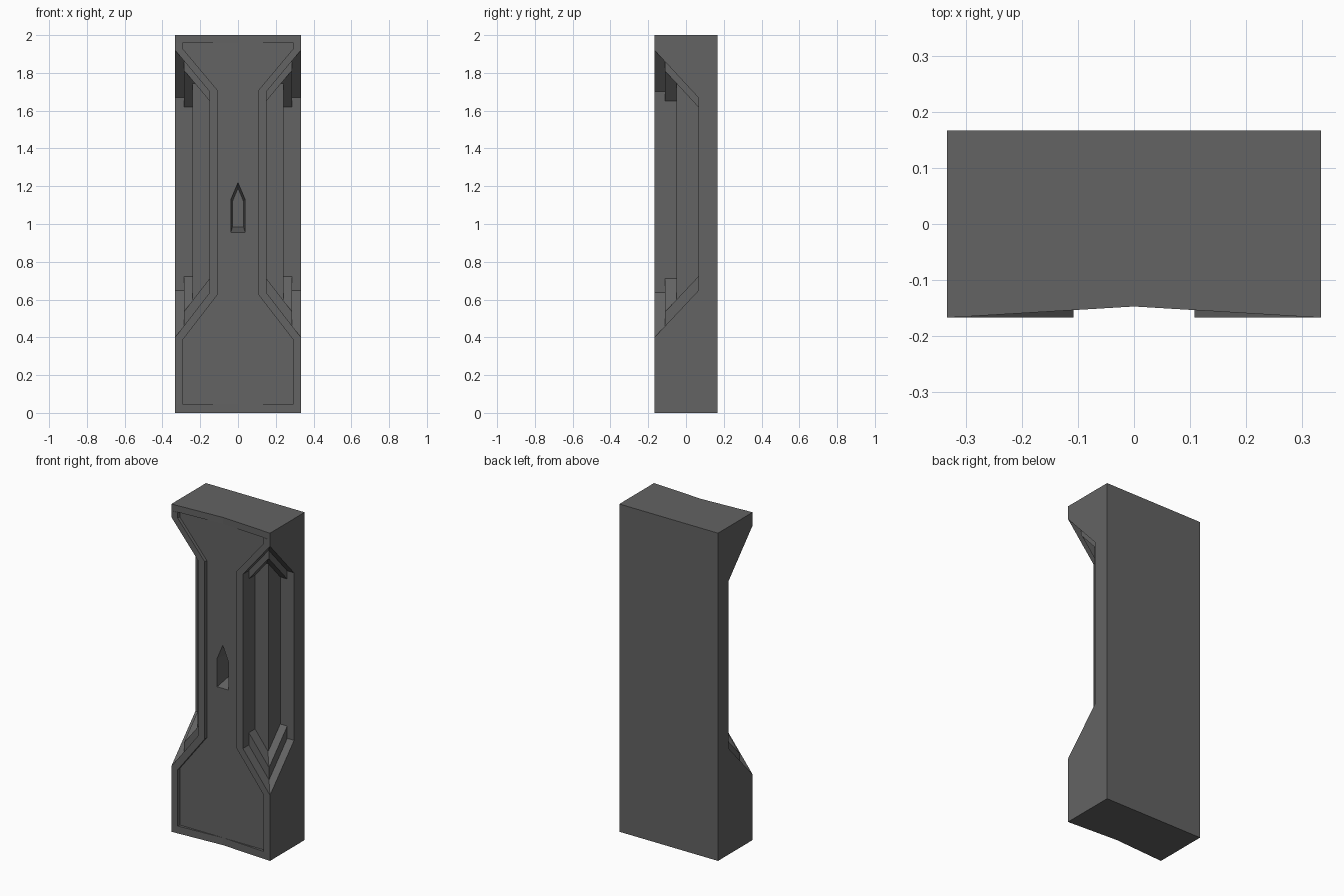
import bpy
import bmesh
from mathutils import Vector

cube = bpy.data.objects.get("Cube")
if cube:
    bpy.data.objects.remove(cube, do_unlink=True)

W, D, H = 0.333, 0.167, 2.0          # half width, half depth, height
PANEL_Y = -0.147                     # depth of the sunken front panel

grey = bpy.data.materials.new("dark_grey")
grey.use_nodes = True
grey.diffuse_color = (0.125, 0.125, 0.125, 1)
grey.node_tree.nodes["Principled BSDF"].inputs["Base Color"].default_value = grey.diffuse_color


def make_object(name, bm):
    bmesh.ops.recalc_face_normals(bm, faces=bm.faces)
    mesh = bpy.data.meshes.new(name)
    bm.to_mesh(mesh)
    bm.free()
    mesh.materials.append(grey)
    obj = bpy.data.objects.new(name, mesh)
    bpy.context.collection.objects.link(obj)
    return obj


def loft(ring_a, ring_b):
    """Closed solid between two matching rings of points."""
    bm = bmesh.new()
    a = [bm.verts.new(p) for p in ring_a]
    b = [bm.verts.new(p) for p in ring_b]
    bm.faces.new(a)
    bm.faces.new(b)
    for i in range(len(a)):
        j = (i + 1) % len(a)
        bm.faces.new((a[i], a[j], b[j], b[i]))
    bmesh.ops.recalc_face_normals(bm, faces=bm.faces)
    return bm


def plan_prism(plan, z0, z1):
    return loft([(x, y, z0) for x, y in plan], [(x, y, z1) for x, y in plan])


def front_ring(half, y):
    """Mirror a right-hand outline of (x, z) points across the middle."""
    left = [(-x, z) for x, z in reversed(half) if x > 0]
    return [(x, y, z) for x, z in half + left]


def cut(target, bm):
    cutter = make_object("cutter", bm)
    cutter.hide_render = True
    mod = target.modifiers.new("cut", 'BOOLEAN')
    mod.operation = 'DIFFERENCE'
    mod.solver = 'EXACT'
    mod.object = cutter
    bpy.context.view_layer.objects.active = target
    bpy.ops.object.modifier_apply(modifier=mod.name)
    bpy.data.objects.remove(cutter, do_unlink=True)


def corner_notch(side, x_in, y_in, floor, ceiling):
    """L-shaped corner channel with mitred, sloping ends."""
    out_x, out_y = W + 0.08, -D - 0.08
    plan = [(0.15, out_y), (out_x, out_y), (out_x, 0.065),
            (x_in, 0.065), (x_in, y_in), (0.15, y_in)]
    bm = plan_prism([(side * x, y) for x, y in plan], 0.1, 2.3)
    ends = [(floor, (1.295 * side, 0, 1)), (floor, (0, -1.065, 1)),
            (ceiling, (1.2 * side, 0, -1)), (ceiling, (0, -1.08, -1))]
    for z, inward in ends:
        bmesh.ops.bisect_plane(bm, geom=bm.verts[:] + bm.edges[:] + bm.faces[:],
                               plane_co=(side * W, -D, z),
                               plane_no=-Vector(inward), clear_outer=True)
        rim = [e for e in bm.edges if e.is_boundary]
        bmesh.ops.holes_fill(bm, edges=rim, sides=0)
    return bm


# Main block
pillar = make_object("pillar", plan_prism([(-W, -D), (W, -D), (W, D), (-W, D)], 0, H))

# Hourglass panel sunk into the front
panel = [(0.29, 0.045), (0.29, 0.39), (0.108, 0.626),
         (0.108, 1.708), (0.29, 1.925), (0.29, 1.96)]
cut(pillar, loft(front_ring(panel, -0.3), front_ring(panel, PANEL_Y)))

# Shallow V across the top and bottom borders
wedge = [(-W, -D), (0, PANEL_Y), (W, -D), (W, -0.3), (-W, -0.3)]
cut(pillar, plan_prism(wedge, -0.1, 0.045))
cut(pillar, plan_prism(wedge, 1.96, 2.1))

# Two-step channels on both front corners
for side in (1, -1):
    cut(pillar, corner_notch(side, 0.287, -0.11, 0.4, 1.92))
    cut(pillar, corner_notch(side, 0.24, -0.05, 0.475, 1.87))

# Pointed slot in the middle, narrowing inwards
outer = [(0.038, 0.955), (0.038, 1.13), (0, 1.22)]
inner = [(0.029, 0.985), (0.029, 1.12), (0, 1.19)]
cut(pillar, loft(front_ring(outer, PANEL_Y - 0.004), front_ring(inner, -0.04)))
